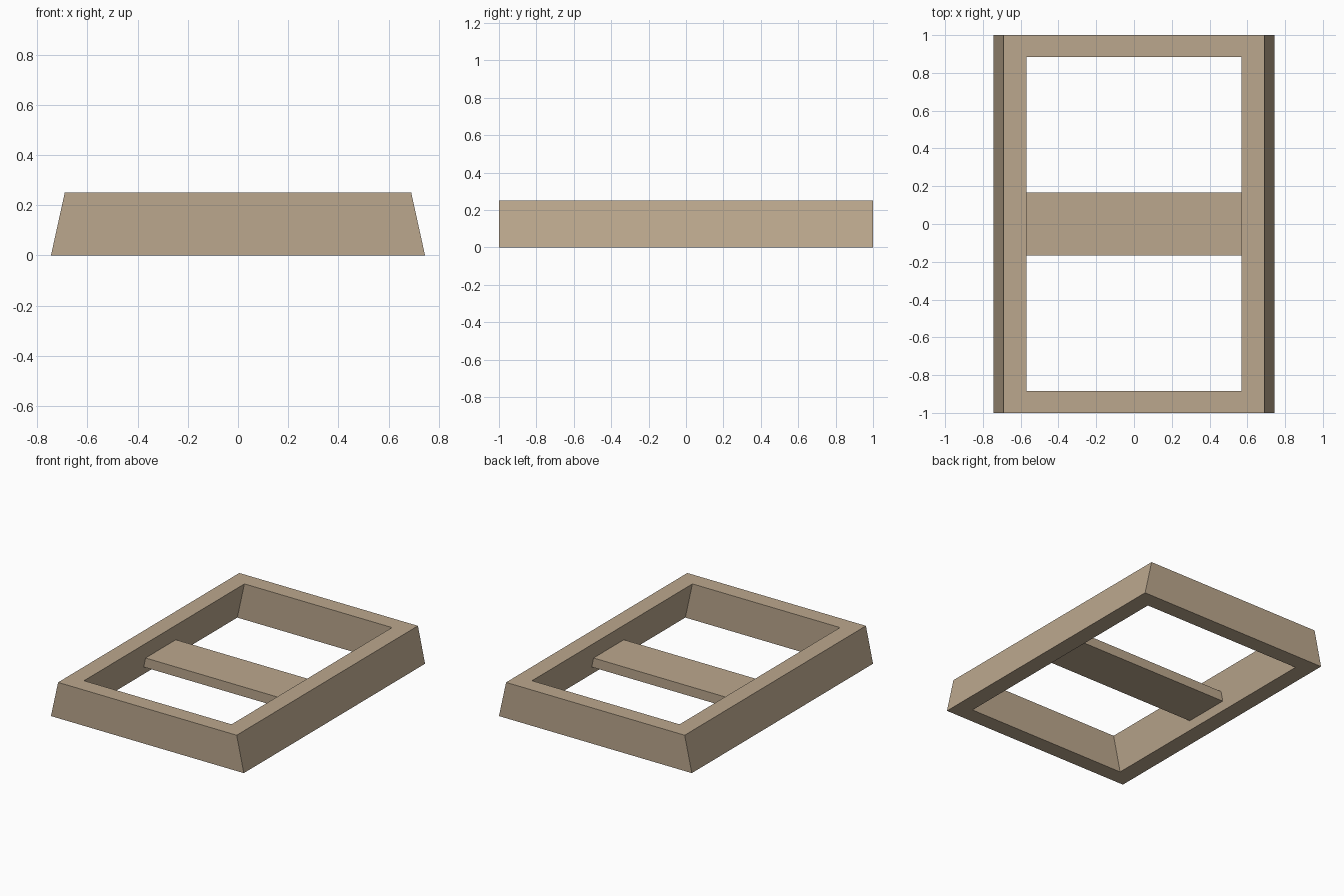
import bpy, bmesh

if "Cube" in bpy.data.objects:
    bpy.data.objects.remove(bpy.data.objects["Cube"])

# one flat wood colour
wood = bpy.data.materials.new("tan_wood")
wood.diffuse_color = (0.50, 0.39, 0.27, 1.0)
wood.use_nodes = True
wood.node_tree.nodes["Principled BSDF"].inputs["Base Color"].default_value = wood.diffuse_color


def finish(name, bm):
    bmesh.ops.recalc_face_normals(bm, faces=bm.faces[:])
    me = bpy.data.meshes.new(name)
    bm.to_mesh(me)
    bm.free()
    me.materials.append(wood)
    ob = bpy.data.objects.new(name, me)
    bpy.context.collection.objects.link(ob)
    return ob


def rect(bm, x, y, z):
    return [bm.verts.new((sx * x, sy * y, z))
            for sx, sy in ((-1, -1), (1, -1), (1, 1), (-1, 1))]


def half_width(z):
    # the long sides lean inward towards the top
    return 0.745 - 0.055 * z / 0.25


# outer frame: four joined boards, open in the middle
WALL_X, WALL_Y, H = 0.12, 0.115, 0.25
bm = bmesh.new()
rings = [rect(bm, half_width(0), 1, 0),
         rect(bm, half_width(H), 1, H),
         rect(bm, half_width(H) - WALL_X, 1 - WALL_Y, H),
         rect(bm, half_width(0) - WALL_X, 1 - WALL_Y, 0)]
for i in range(4):
    a, b = rings[i], rings[(i + 1) % 4]
    for j in range(4):
        k = (j + 1) % 4
        bm.faces.new((a[j], a[k], b[k], b[j]))
finish("frame", bm)

# middle crossbar, ends cut to the lean of the sides
Z0, Z1 = 0.06, 0.127
bm = bmesh.new()
lo = rect(bm, half_width(Z0) - WALL_X, 0.167, Z0)
hi = rect(bm, half_width(Z1) - WALL_X, 0.167, Z1)
bm.faces.new(lo)
bm.faces.new(hi)
for j in range(4):
    k = (j + 1) % 4
    bm.faces.new((lo[j], lo[k], hi[k], hi[j]))
finish("crossbar", bm)
